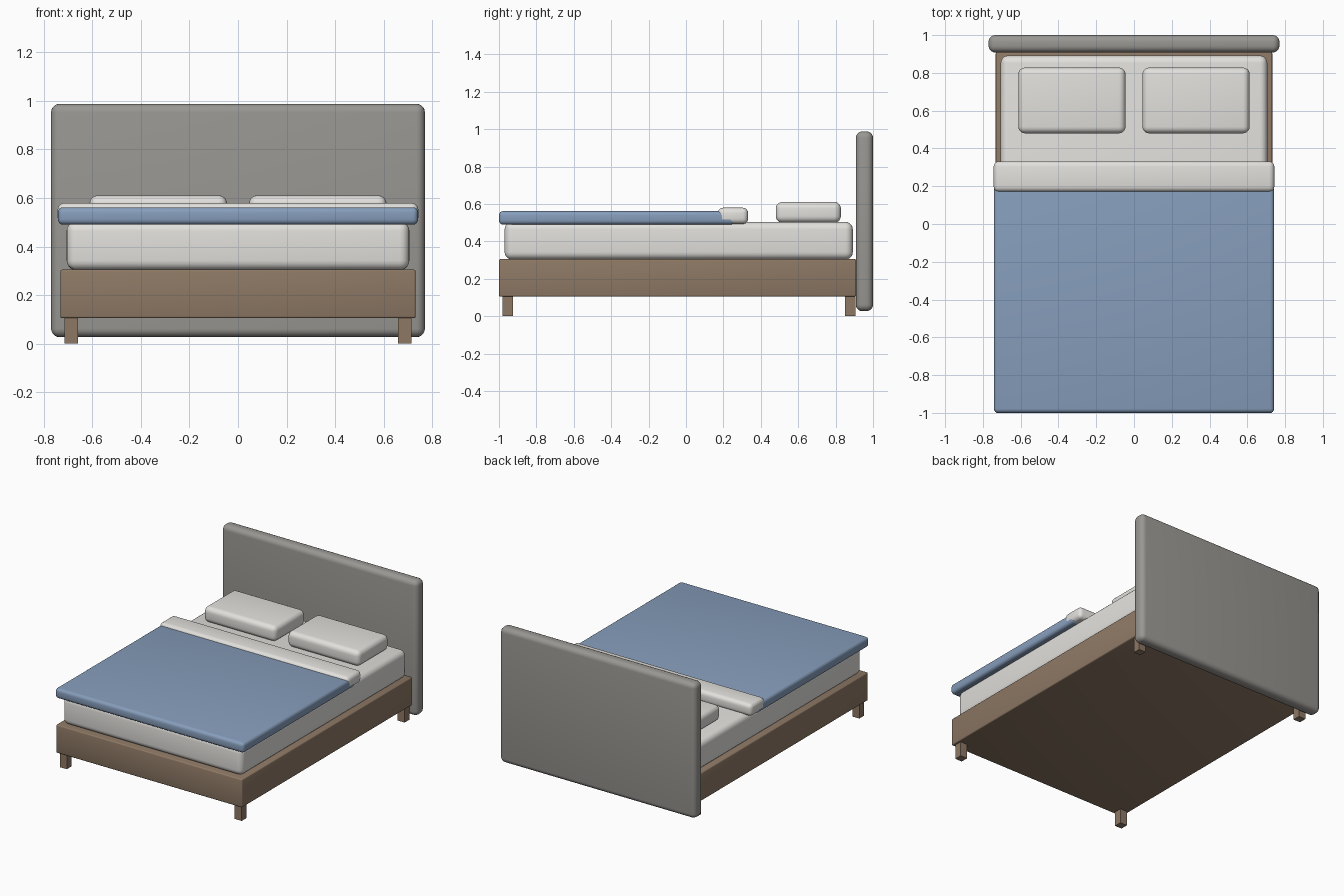
import bpy
from math import radians

if "Cube" in bpy.data.objects:
    bpy.data.objects.remove(bpy.data.objects["Cube"])


def material(name, rgb):
    m = bpy.data.materials.new(name)
    m.diffuse_color = (*rgb, 1)
    m.use_nodes = True
    m.node_tree.nodes["Principled BSDF"].inputs["Base Color"].default_value = m.diffuse_color
    return m


wood = material("wood", (0.27, 0.19, 0.13))
blue = material("blue_fabric", (0.24, 0.34, 0.50))
linen = material("linen", (0.76, 0.75, 0.72))
grey = material("grey_fabric", (0.32, 0.31, 0.29))


def box(name, x, y, z, mat, bevel=0.0, segments=4):
    """Rounded box from (min, max) ranges on each axis."""
    ranges = (x, y, z)
    bpy.ops.mesh.primitive_cube_add(size=1, location=[(a + b) / 2 for a, b in ranges])
    ob = bpy.context.object
    ob.name = name
    ob.scale = [b - a for a, b in ranges]
    bpy.ops.object.transform_apply(location=False, rotation=False, scale=True)
    ob.data.materials.append(mat)
    if bevel:
        mod = ob.modifiers.new("round", 'BEVEL')
        mod.width = bevel
        mod.segments = segments
        bpy.ops.object.modifier_apply(modifier=mod.name)
        bpy.ops.object.shade_smooth_by_angle(angle=radians(35))
    return ob


# Base frame and headboard
box("bed_frame", (-0.732, 0.732), (-1.0, 0.91), (0.105, 0.305), wood, 0.008, 3)
box("headboard", (-0.77, 0.77), (0.908, 1.0), (0.027, 0.988), grey, 0.035, 5)

# Legs
for side, sx in (("left", -1), ("right", 1)):
    for end, y in (("front", (-0.98, -0.925)), ("back", (0.85, 0.905))):
        x = sorted((sx * 0.66, sx * 0.715))
        box(f"{end}_{side}_leg", x, y, (0.0, 0.11), wood)

# Mattress
box("mattress", (-0.706, 0.706), (-0.97, 0.892), (0.303, 0.504), linen, 0.04, 5)

# Duvet and folded-back sheet
box("duvet", (-0.742, 0.742), (-1.0, 0.26), (0.49, 0.562), blue, 0.022, 4)
box("folded_sheet", (-0.743, 0.743), (0.17, 0.332), (0.493, 0.58), linen, 0.028, 4)

# Pillows
for side, sx in (("left", -1), ("right", 1)):
    x = sorted((sx * 0.045, sx * 0.612))
    box(f"{side}_pillow", x, (0.48, 0.828), (0.5, 0.611), linen, 0.035, 5)
